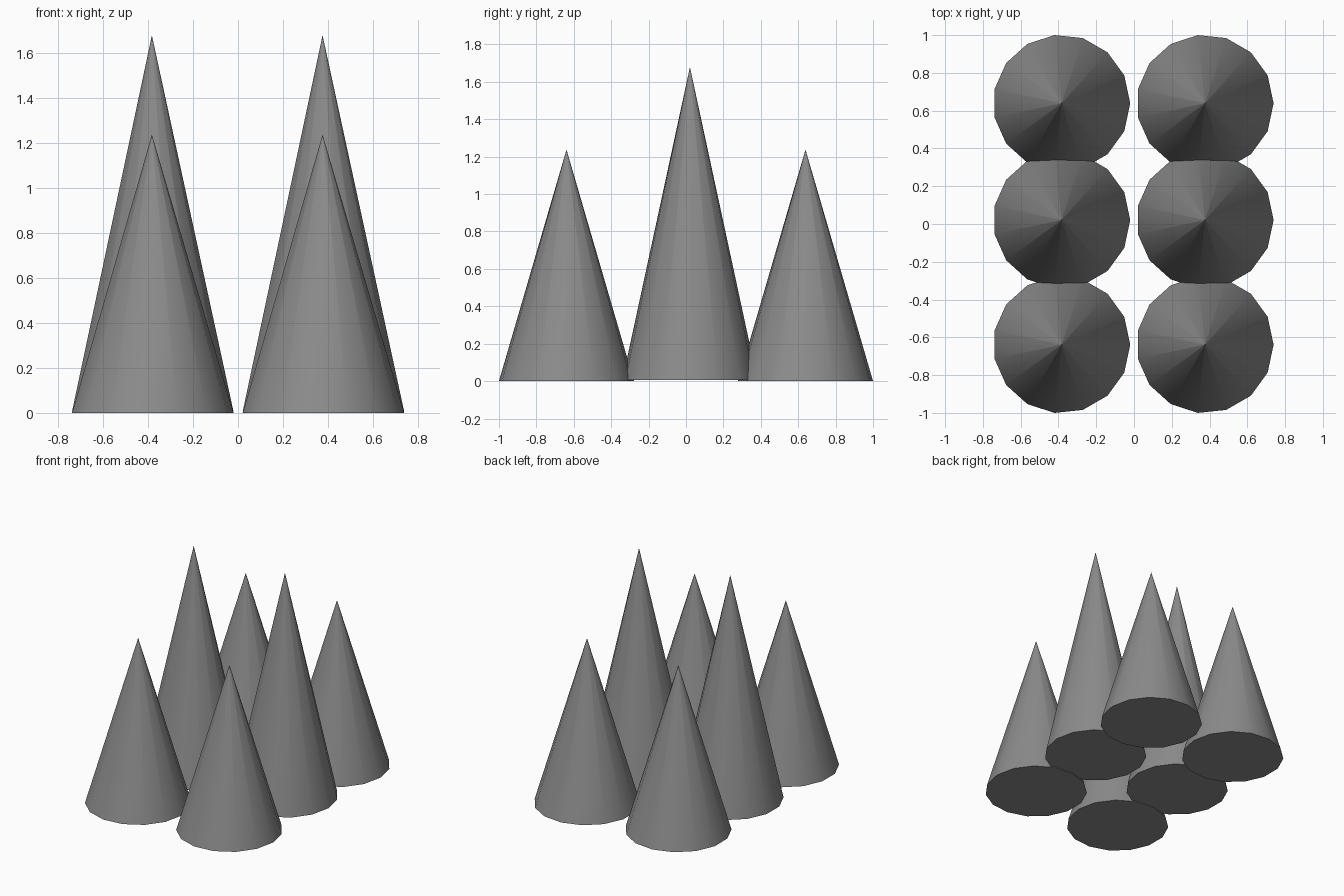
import bpy
import math

if "Cube" in bpy.data.objects:
    bpy.data.objects.remove(bpy.data.objects["Cube"])

RADIUS = 0.363
SIDES = 15

dark = bpy.data.materials.new("dark_grey")
dark.diffuse_color = (0.26, 0.26, 0.26, 1)
dark.use_nodes = True
dark.node_tree.nodes["Principled BSDF"].inputs["Base Color"].default_value = dark.diffuse_color


def spike(name, x, y, base, tip):
    """Capped cone with one corner pointing to +x; the minute tip keeps shading clean."""
    bpy.ops.mesh.primitive_cone_add(
        vertices=SIDES, radius1=RADIUS, radius2=0.0005, depth=tip - base,
        location=(x, y, (base + tip) / 2), rotation=(0, 0, -math.pi / 2))
    obj = bpy.context.object
    obj.name = name
    obj.data.materials.append(dark)
    bpy.ops.object.transform_apply(location=False, rotation=True, scale=True)
    bpy.ops.object.shade_smooth_by_angle(angle=math.radians(40))


# Two rows of three cones, the middle one taller and slightly raised
for side, x in (("left", -0.383), ("right", 0.376)):
    spike(f"{side}_front_cone", x, -0.639, 0.0, 1.236)
    spike(f"{side}_middle_cone", x, 0.021, 0.006, 1.677)
    spike(f"{side}_back_cone", x, 0.639, 0.0, 1.236)
